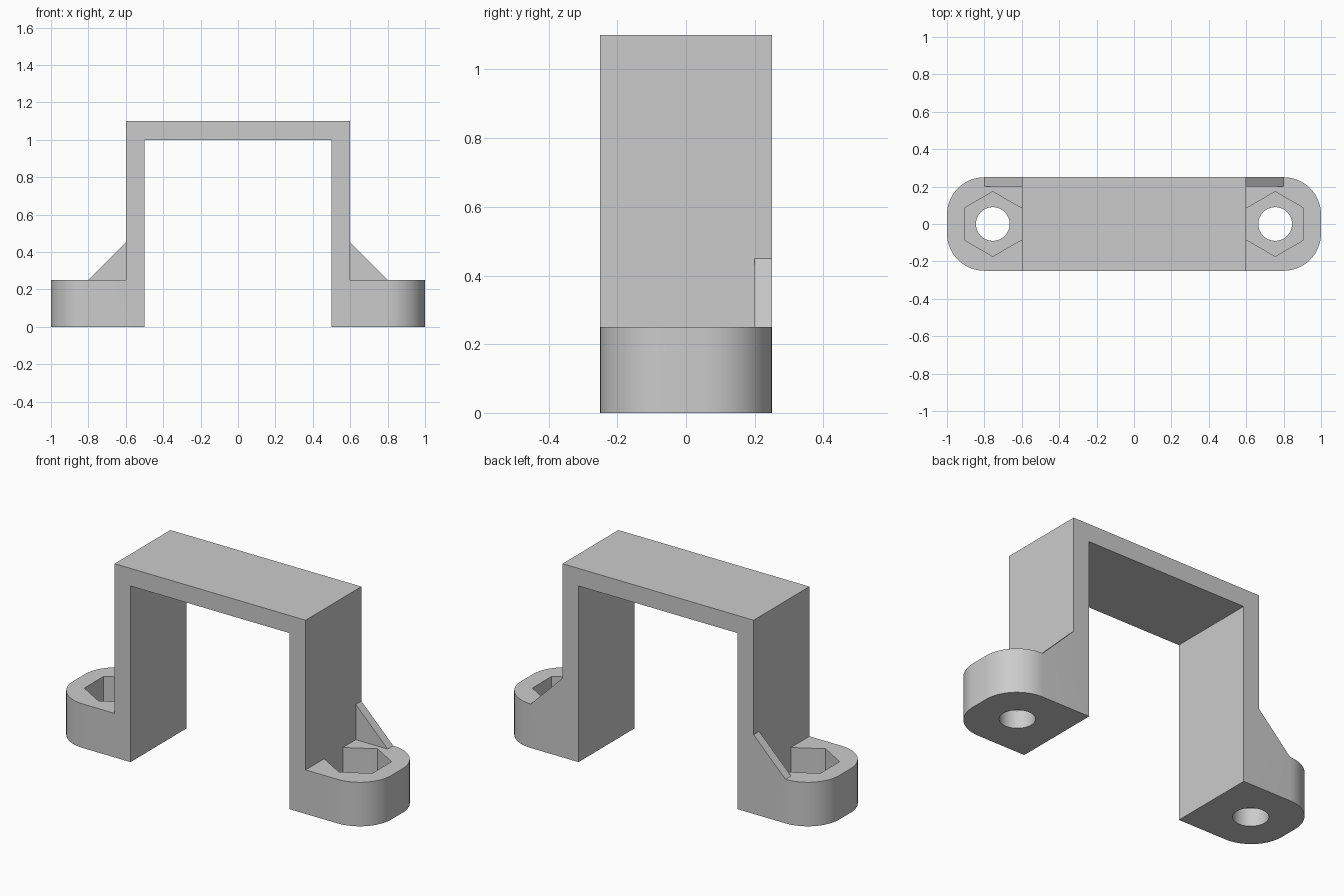
import bpy, bmesh, math

if "Cube" in bpy.data.objects:
    bpy.data.objects.remove(bpy.data.objects["Cube"], do_unlink=True)

HALF_DEPTH = 0.25
BOLT_X = 0.755
HEX_R = 0.173

grey = bpy.data.materials.new("matte_grey")
grey.use_nodes = True
colour = (0.6, 0.6, 0.6, 1)
grey.diffuse_color = colour
grey.node_tree.nodes["Principled BSDF"].inputs["Base Color"].default_value = colour


def prism(name, points, direction, corner_radius=0):
    """Extrude a closed loop of 3D points, optionally rounding its outer end corners."""
    bm = bmesh.new()
    face = bm.faces.new([bm.verts.new(p) for p in points])
    new = bmesh.ops.extrude_face_region(bm, geom=[face])["geom"]
    bmesh.ops.translate(bm, vec=direction, verts=[v for v in new if isinstance(v, bmesh.types.BMVert)])
    if corner_radius:
        ends = [e for e in bm.edges
                if all(abs(v.co.x) > 0.99 for v in e.verts)
                and abs(e.verts[0].co.z - e.verts[1].co.z) > 0.1]
        bmesh.ops.bevel(bm, geom=ends, offset=corner_radius, segments=16,
                        profile=0.5, affect='EDGES')
    bmesh.ops.recalc_face_normals(bm, faces=bm.faces[:])
    mesh = bpy.data.meshes.new(name)
    bm.to_mesh(mesh)
    bm.free()
    mesh.materials.append(grey)
    obj = bpy.data.objects.new(name, mesh)
    bpy.context.collection.objects.link(obj)
    return obj


def combine(target, tool, operation):
    """Apply a boolean and discard the tool object."""
    mod = target.modifiers.new(tool.name, 'BOOLEAN')
    mod.operation, mod.solver, mod.object = operation, 'EXACT', tool
    bpy.context.view_layer.objects.active = target
    bpy.ops.object.modifier_apply(modifier=mod.name)
    bpy.data.objects.remove(tool, do_unlink=True)


def ring(x, radius, sides, z):
    return [(x + radius * math.sin(math.tau * i / sides),
             radius * math.cos(math.tau * i / sides), z) for i in range(sides)]


# Bridge, legs and feet in one silhouette, with rounded foot ends
half = [(0.5, 1.0), (0.5, 0), (1, 0), (1, 0.25), (0.6, 0.25), (0.6, 1.1)]
outline = half + [(-x, z) for x, z in reversed(half)]
bracket = prism("bracket", [(x, -HALF_DEPTH, z) for x, z in outline],
                (0, 2 * HALF_DEPTH, 0), corner_radius=0.2)

for side in (1, -1):
    # Triangular rib along the back edge
    rib = [(0.55, 0.2), (0.6, 0.2), (0.8, 0.25), (0.6, 0.45), (0.55, 0.45)]
    combine(bracket, prism("rib", [(side * x, 0.2, z) for x, z in rib], (0, 0.05, 0)), 'UNION')
    # Bolt hole through the foot
    combine(bracket, prism("bolt_hole", ring(side * BOLT_X, 0.09, 64, -0.1), (0, 0, 0.4)), 'DIFFERENCE')
    # Hexagonal nut pocket, then the sliver that opens it to the leg
    combine(bracket, prism("nut_pocket", ring(side * BOLT_X, HEX_R, 6, 0.1), (0, 0, 0.2)), 'DIFFERENCE')
    slot = [(0.6, -HEX_R / 2), (0.7, -HEX_R / 2), (0.7, HEX_R / 2), (0.6, HEX_R / 2)]
    combine(bracket, prism("pocket_slot", [(side * x, y, 0.1) for x, y in slot], (0, 0, 0.15)), 'DIFFERENCE')

# Smooth curves, sharp corners
bpy.ops.object.select_all(action='DESELECT')
bracket.select_set(True)
bpy.context.view_layer.objects.active = bracket
bpy.ops.object.shade_smooth_by_angle(angle=math.radians(30))
